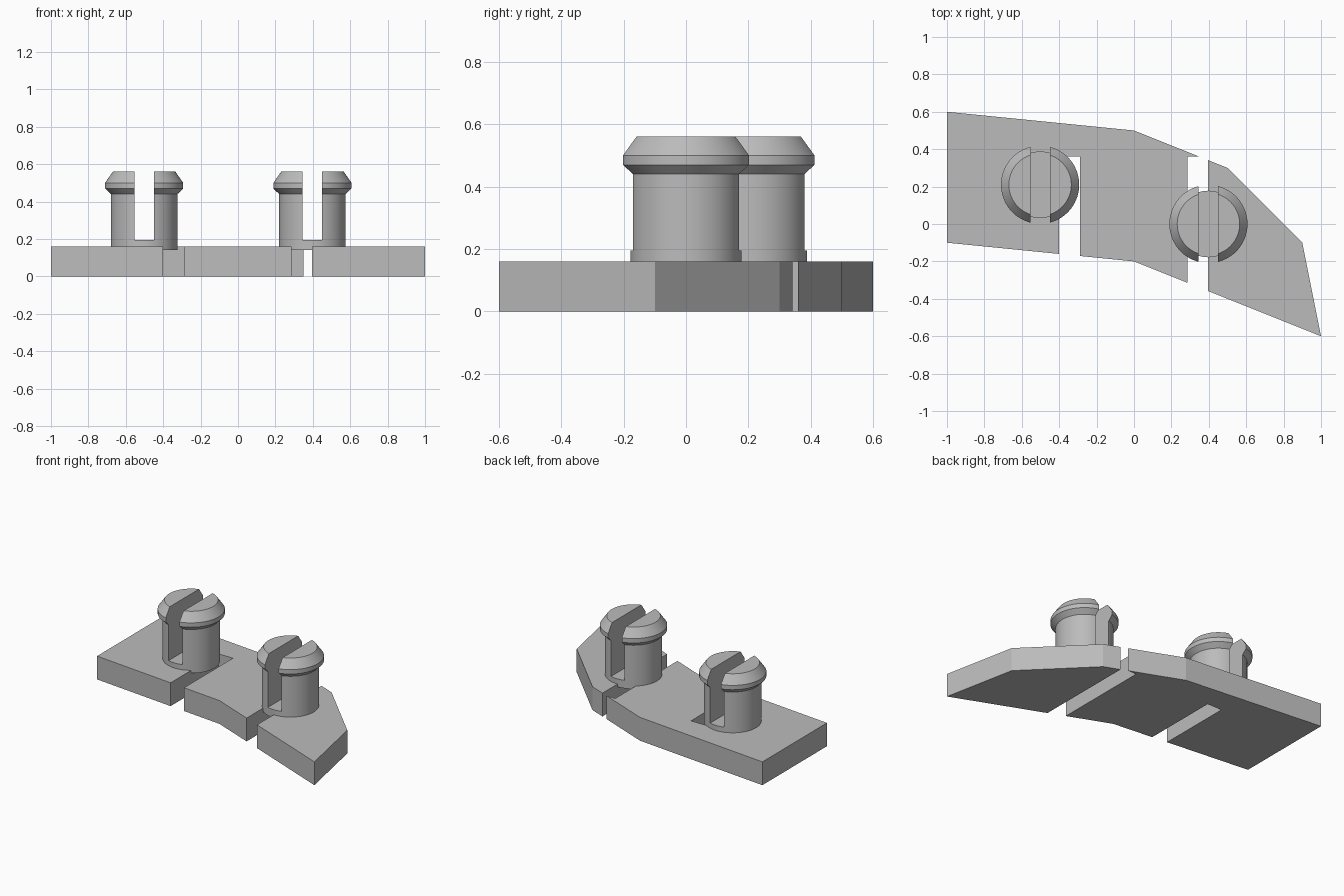
import bpy
import bmesh
import math
from mathutils import Matrix, Vector

default_cube = bpy.data.objects.get("Cube")
if default_cube:
    bpy.data.objects.remove(default_cube, do_unlink=True)

grey = bpy.data.materials.new("mid grey")
grey.use_nodes = True
grey.diffuse_color = (0.5, 0.5, 0.5, 1)
grey.node_tree.nodes["Principled BSDF"].inputs["Base Color"].default_value = (0.5, 0.5, 0.5, 1)

PLATE_TOP = 0.16


def add_object(name, bm):
    bmesh.ops.recalc_face_normals(bm, faces=bm.faces)
    mesh = bpy.data.meshes.new(name)
    bm.to_mesh(mesh)
    bm.free()
    mesh.materials.append(grey)
    obj = bpy.data.objects.new(name, mesh)
    bpy.context.collection.objects.link(obj)
    return obj


def plate(name, outline):
    bm = bmesh.new()
    face = bm.faces.new([bm.verts.new((x, y, 0)) for x, y in outline])
    top = bmesh.ops.extrude_face_region(bm, geom=[face])["geom"]
    verts = [v for v in top if isinstance(v, bmesh.types.BMVert)]
    bmesh.ops.translate(bm, verts=verts, vec=(0, 0, PLATE_TOP))
    return add_object(name, bm)


def snap_post(name, x, y):
    # Turned post with a flared, bevelled head
    profile = [(0, 0.14), (0.178, 0.14), (0.178, 0.44), (0.209, 0.47),
               (0.209, 0.50), (0.167, 0.56), (0, 0.56)]
    bm = bmesh.new()
    verts = [bm.verts.new((r, 0, z)) for r, z in profile]
    edges = [bm.edges.new(pair) for pair in zip(verts, verts[1:])]
    bmesh.ops.spin(bm, geom=verts + edges, cent=(0, 0, 0), axis=(0, 0, 1),
                   angle=math.tau, steps=64)
    bmesh.ops.remove_doubles(bm, verts=bm.verts, dist=0.0001)
    post = add_object(name, bm)
    post.location = (x, y, 0)

    # Slit splitting the post into two prongs
    bm = bmesh.new()
    bmesh.ops.create_cube(bm, size=1, matrix=Matrix.LocRotScale(
        Vector((0, 0, 0.495)), None, Vector((0.104, 1, 0.6))))
    cutter = add_object(name + "_slit_cutter", bm)
    cutter.location = post.location
    cutter.hide_render = True
    cut = post.modifiers.new("slit", "BOOLEAN")
    cut.operation = "DIFFERENCE"
    cut.solver = "EXACT"
    cut.object = cutter

    bpy.ops.object.select_all(action="DESELECT")
    post.select_set(True)
    bpy.context.view_layer.objects.active = post
    bpy.ops.object.modifier_apply(modifier=cut.name)
    bpy.data.objects.remove(cutter, do_unlink=True)
    bpy.ops.object.shade_smooth_by_angle(angle=math.radians(25))
    return post


# Main plate with a notch beside each post
plate("main_plate", [
    (-1, 0.6), (-1, -0.1), (-0.4, -0.16), (-0.4, 0.36), (-0.29, 0.36),
    (-0.29, -0.171), (0, -0.2), (0.285, -0.314), (0.285, 0.36),
    (0.35, 0.36), (0, 0.5)])

# End plate on the far side of the through slot
plate("end_plate", [
    (0.395, 0.342), (0.395, -0.358), (1, -0.6), (0.9, -0.1), (0.5, 0.3)])

snap_post("right_post", -0.502, 0.21)
snap_post("left_post", 0.398, 0)
